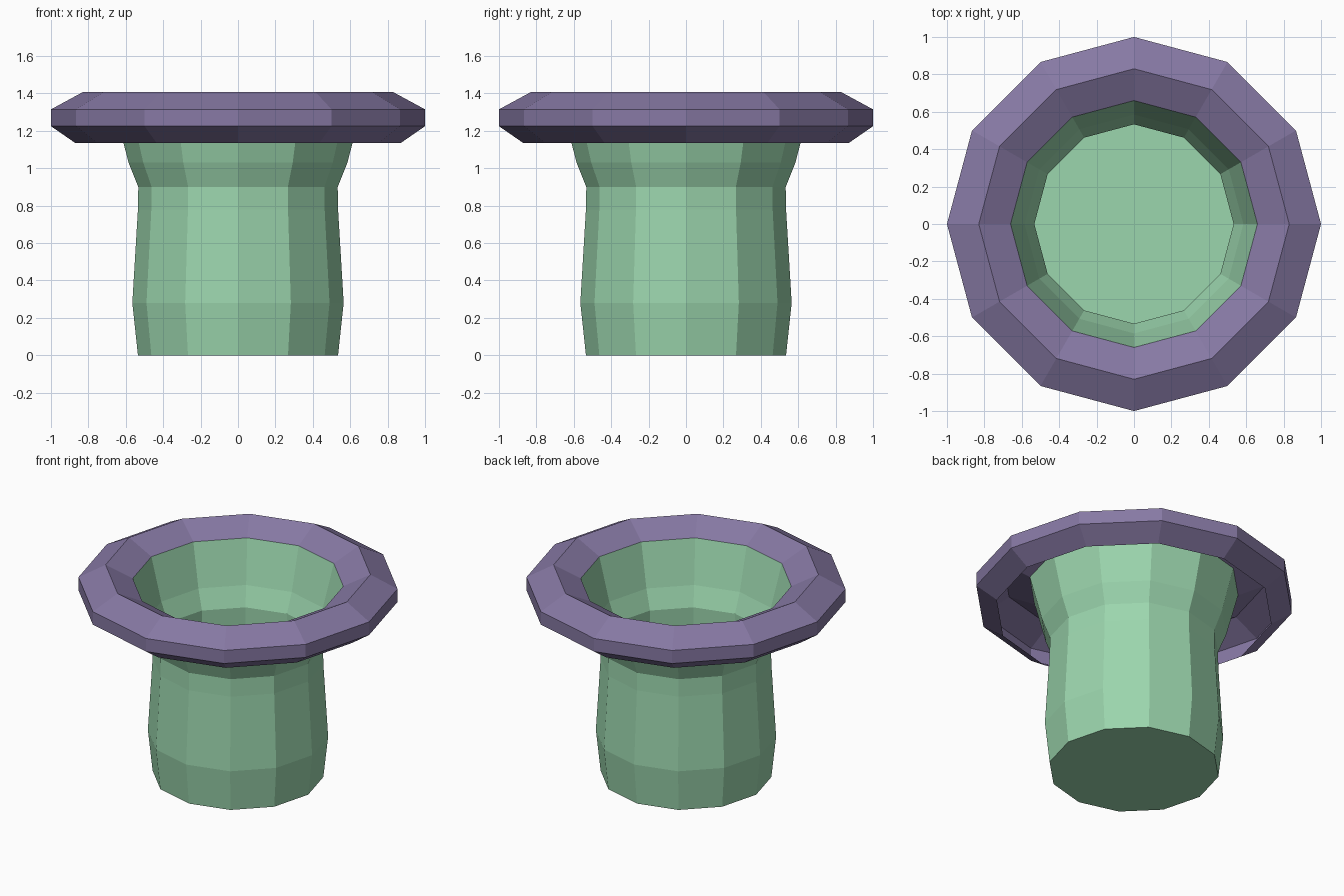
import bpy, bmesh
from math import cos, sin, tau

if "Cube" in bpy.data.objects:
    bpy.data.objects.remove(bpy.data.objects["Cube"])

SIDES = 12


def lathe(name, profile, color, floor=False):
    """Spin an open (radius, z) profile into a thin, flat-faced shell."""
    bm = bmesh.new()
    rings = [[bm.verts.new((r * cos(tau * i / SIDES), r * sin(tau * i / SIDES), z))
              for i in range(SIDES)] for r, z in profile]
    for a, b in zip(rings, rings[1:]):
        for i in range(SIDES):
            j = (i + 1) % SIDES
            bm.faces.new((a[i], a[j], b[j], b[i]))
    if floor:
        bm.faces.new(rings[0][::-1])
    mesh = bpy.data.meshes.new(name)
    bm.to_mesh(mesh)
    bm.free()
    obj = bpy.data.objects.new(name, mesh)
    bpy.context.collection.objects.link(obj)
    mat = bpy.data.materials.new(name + "_color")
    mat.diffuse_color = color
    mat.use_nodes = True
    mat.node_tree.nodes["Principled BSDF"].inputs["Base Color"].default_value = mat.diffuse_color
    mesh.materials.append(mat)
    return obj


# Hollow green body with a closed base and a flared neck
lathe("pot_body", [(0.535, 0), (0.565, 0.28), (0.535, 0.78), (0.533, 0.9),
                   (0.585, 1.03), (0.66, 1.32)],
      (0.33, 0.67, 0.42, 1), floor=True)

# Purple rolled rim, open underneath (profile runs from the lower lip inward)
lathe("pot_rim", [(0.87, 1.135), (1.0, 1.225), (1.0, 1.315), (0.83, 1.407),
                  (0.66, 1.32)],
      (0.24, 0.19, 0.37, 1))
